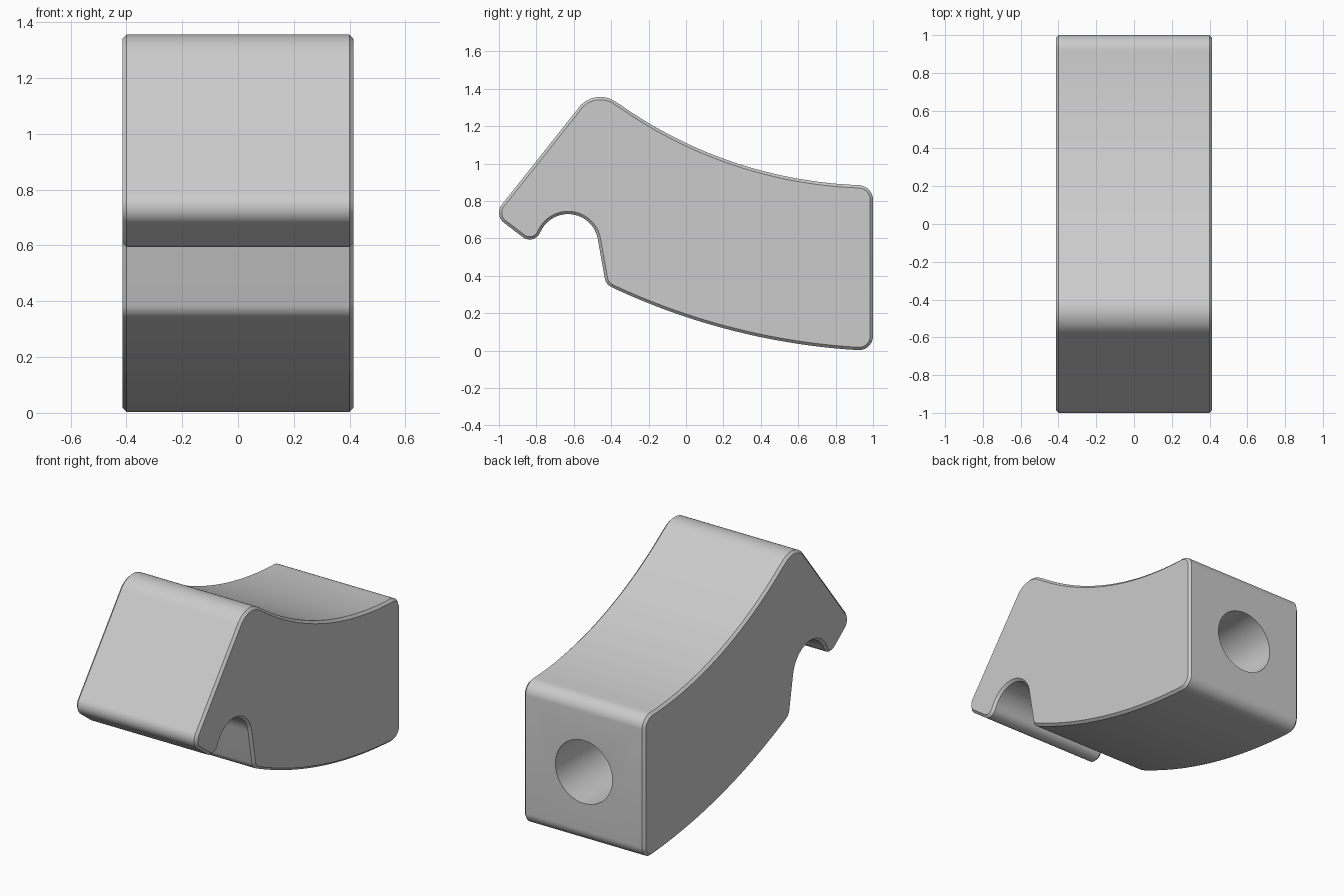
import bpy, bmesh, math
from mathutils import Vector

cube = bpy.data.objects.get("Cube")
if cube:
    bpy.data.objects.remove(cube, do_unlink=True)

HALF_WIDTH = 0.414
CHAMFER = 0.015


def arc(a, b, c, steps):
    """Points of the circular arc from a through b to c."""
    a, b, c = Vector(a), Vector(b), Vector(c)
    d = 2 * (a.x * (b.y - c.y) + b.x * (c.y - a.y) + c.x * (a.y - b.y))
    aa, bb, cc = a.dot(a), b.dot(b), c.dot(c)
    mid = Vector((aa * (b.y - c.y) + bb * (c.y - a.y) + cc * (a.y - b.y),
                  aa * (c.x - b.x) + bb * (a.x - c.x) + cc * (b.x - a.x))) / d
    start, end = [math.atan2(p.y - mid.y, p.x - mid.x) for p in (a, c)]
    sweep = (end - start) % math.tau
    if (b - a).cross(c - b) < 0:
        sweep -= math.tau
    r = (a - mid).length
    return [(mid.x + r * math.cos(start + sweep * i / steps),
             mid.y + r * math.sin(start + sweep * i / steps)) for i in range(steps + 1)]


# Side outline (y, z), clockwise from the peak
arcs = [
    ((-0.58, 1.291), (-0.468, 1.356), (-0.37, 1.326), 14),    # rounded peak
    ((-0.35, 1.314), (0.0, 1.11), (0.92, 0.885), 40),         # hollow top
    ((0.93, 0.884), (0.977, 0.861), (1.0, 0.81), 10),         # back top corner
    ((1.0, 0.08), (0.977, 0.024), (0.92, 0.003), 10),         # back bottom corner
    ((0.9, 0.004), (0.0, 0.18), (-0.385, 0.333), 40),         # curved belly
    ((-0.395, 0.338), (-0.42, 0.356), (-0.434, 0.385), 6),    # foot corner
    ((-0.472, 0.598), (-0.628, 0.73), (-0.775, 0.641), 24),   # hook hollow
    ((-0.78, 0.632), (-0.832, 0.594), (-0.875, 0.609), 10),   # hook lip
    ((-0.972, 0.682), (-1.0, 0.737), (-0.981, 0.785), 10),    # nose
]
outline = [p for spec in arcs for p in arc(*spec)]

# Body: extruded outline with chamfered sides
bm = bmesh.new()
cap = bm.faces.new([bm.verts.new((-HALF_WIDTH, y, z)) for y, z in outline])
extruded = bmesh.ops.extrude_face_region(bm, geom=[cap])["geom"]
bmesh.ops.translate(bm, vec=(2 * HALF_WIDTH, 0, 0),
                    verts=[g for g in extruded if isinstance(g, bmesh.types.BMVert)])
bmesh.ops.recalc_face_normals(bm, faces=bm.faces)
rims = [e for e in bm.edges if abs(e.verts[0].co.x - e.verts[1].co.x) < CHAMFER]
bmesh.ops.bevel(bm, geom=rims, offset=CHAMFER, segments=1, affect="EDGES",
                clamp_overlap=False)
mesh = bpy.data.meshes.new("hook_block")
bm.to_mesh(mesh)
bm.free()
block = bpy.data.objects.new("hook_block", mesh)
bpy.context.collection.objects.link(block)

grey = bpy.data.materials.new("light_grey")
grey.use_nodes = True
colour = (0.6, 0.6, 0.6, 1)
grey.diffuse_color = colour
grey.node_tree.nodes["Principled BSDF"].inputs["Base Color"].default_value = colour
mesh.materials.append(grey)

# Blind round socket in the back
bpy.ops.mesh.primitive_cylinder_add(vertices=64, radius=0.195, depth=1.6,
                                    location=(0, 1.0, 0.44),
                                    rotation=(math.pi / 2, 0, 0))
cutter = bpy.context.object
cutter.name = "socket_cutter"
cutter.hide_render = True
cutter.data.materials.append(grey)
socket = block.modifiers.new("socket", "BOOLEAN")
socket.operation = "DIFFERENCE"
socket.solver = "EXACT"
socket.object = cutter

bpy.ops.object.select_all(action="DESELECT")
block.select_set(True)
bpy.context.view_layer.objects.active = block
bpy.ops.object.modifier_apply(modifier="socket")
bpy.data.objects.remove(cutter, do_unlink=True)
bpy.ops.object.shade_smooth_by_angle(angle=math.radians(30))
